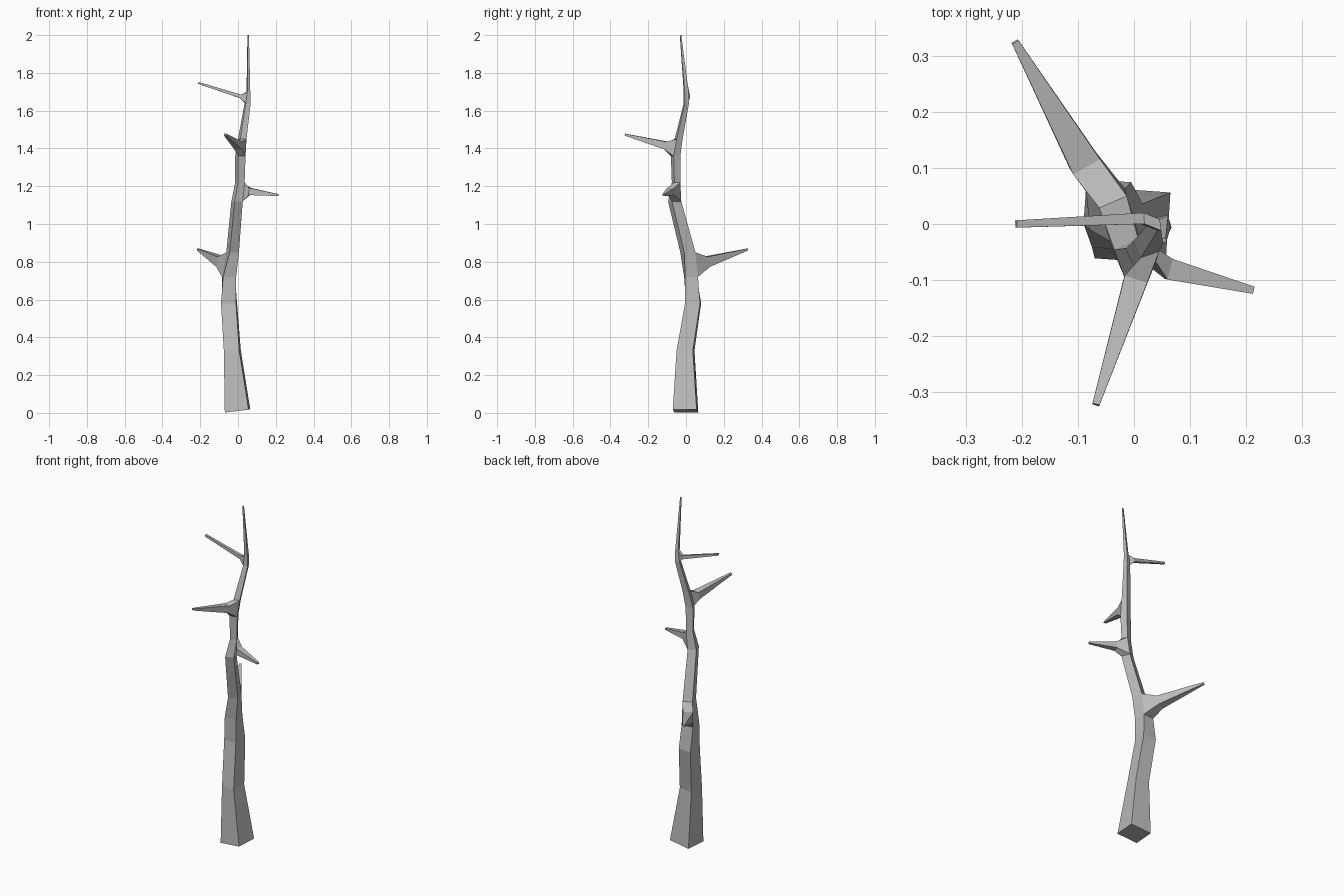
import bpy, bmesh
from math import sin, cos, radians
from mathutils import Vector

cube = bpy.data.objects.get("Cube")
if cube:
    bpy.data.objects.remove(cube)

bark = bpy.data.materials.new("grey_bark")
bark.use_nodes = True
GREY = (0.5, 0.5, 0.5, 1)
bark.diffuse_color = GREY
bark.node_tree.nodes["Principled BSDF"].inputs["Base Color"].default_value = GREY

# Trunk sections: height, x range, y range, twist in degrees
SECTIONS = [
    (0.01, -0.07, 0.065, -0.07, 0.065, -4),
    (0.33, -0.075, 0.015, -0.05, 0.045, -6),
    (0.58, -0.09, -0.005, -0.005, 0.08, -4),
    (0.72, -0.085, -0.01, -0.01, 0.063, 5),
    (0.85, -0.062, 0.005, -0.03, 0.05, 20),
    (1.12, -0.035, 0.025, -0.095, -0.025, 23),
    (1.22, -0.015, 0.035, -0.075, -0.03, 23),
    (1.36, -0.015, 0.04, -0.08, -0.03, 23),
    (1.45, 0.0, 0.045, -0.06, -0.018, 20),
    (1.64, 0.035, 0.067, -0.012, 0.016, 15),
    (1.70, 0.045, 0.065, -0.012, 0.014, 15),
    (2.0, 0.05, 0.058, -0.033, -0.025, 15),
]
# Branches: (section, side) they grow from, knuckle centre, knuckle size, tip
BRANCHES = {
    (3, 2): ((-0.088, 0.108, 0.80), 0.055, (-0.212, 0.325, 0.865)),
    (5, 1): ((0.062, -0.08, 1.172), 0.038, (0.213, -0.118, 1.153)),
    (7, 0): ((0.002, -0.103, 1.415), 0.042, (-0.068, -0.322, 1.473)),
    (9, 3): ((0.015, 0.01, 1.675), 0.02, (-0.21, 0.0, 1.747)),
}
CORNERS = [(-1, -1), (1, -1), (1, 1), (-1, 1)]
bm = bmesh.new()


def trunk_ring(index, z, x0, x1, y0, y1, twist):
    c, s = cos(radians(twist)), sin(radians(twist))
    fit = c + abs(s)
    ring = []
    for a, b in CORNERS:
        u, v = (a * c - b * s) / fit, (a * s + b * c) / fit
        tilt = 0.008 * u if index == 0 else 0
        ring.append(bm.verts.new(((x0 + x1 + (x1 - x0) * u) / 2,
                                  (y0 + y1 + (y1 - y0) * v) / 2, z + tilt)))
    return ring


def branch_ring(centre, axis, width, height):
    side = Vector((0, 0, 1)).cross(axis).normalized()
    up = axis.cross(side)
    return [bm.verts.new(Vector(centre) + side * a * width / 2 + up * b * height / 2)
            for a, b in CORNERS]


def bridge(lower, upper):
    for i in range(4):
        j = (i + 1) % 4
        bm.faces.new((lower[i], lower[j], upper[j], upper[i]))


# Trunk, with each branch drawn out of one of its side panels
rings = [trunk_ring(i, *section) for i, section in enumerate(SECTIONS)]
bm.faces.new(rings[0][::-1])
bm.faces.new(rings[-1])
for k, (low, high) in enumerate(zip(rings, rings[1:])):
    for i in range(4):
        j = (i + 1) % 4
        panel = (low[i], low[j], high[j], high[i])
        if (k, i) not in BRANCHES:
            bm.faces.new(panel)
            continue
        knuckle, size, tip = BRANCHES[k, i]
        axis = (Vector(tip) - Vector(knuckle)).normalized()
        collar = branch_ring(knuckle, axis, size, size)
        end = branch_ring(tip, axis, 0.013, 0.01)
        bridge(panel, collar)
        bridge(collar, end)
        bm.faces.new(end)

bmesh.ops.recalc_face_normals(bm, faces=bm.faces)
mesh = bpy.data.meshes.new("bare_tree")
bm.to_mesh(mesh)
bm.free()
mesh.materials.append(bark)
tree = bpy.data.objects.new("bare_tree", mesh)
bpy.context.collection.objects.link(tree)
